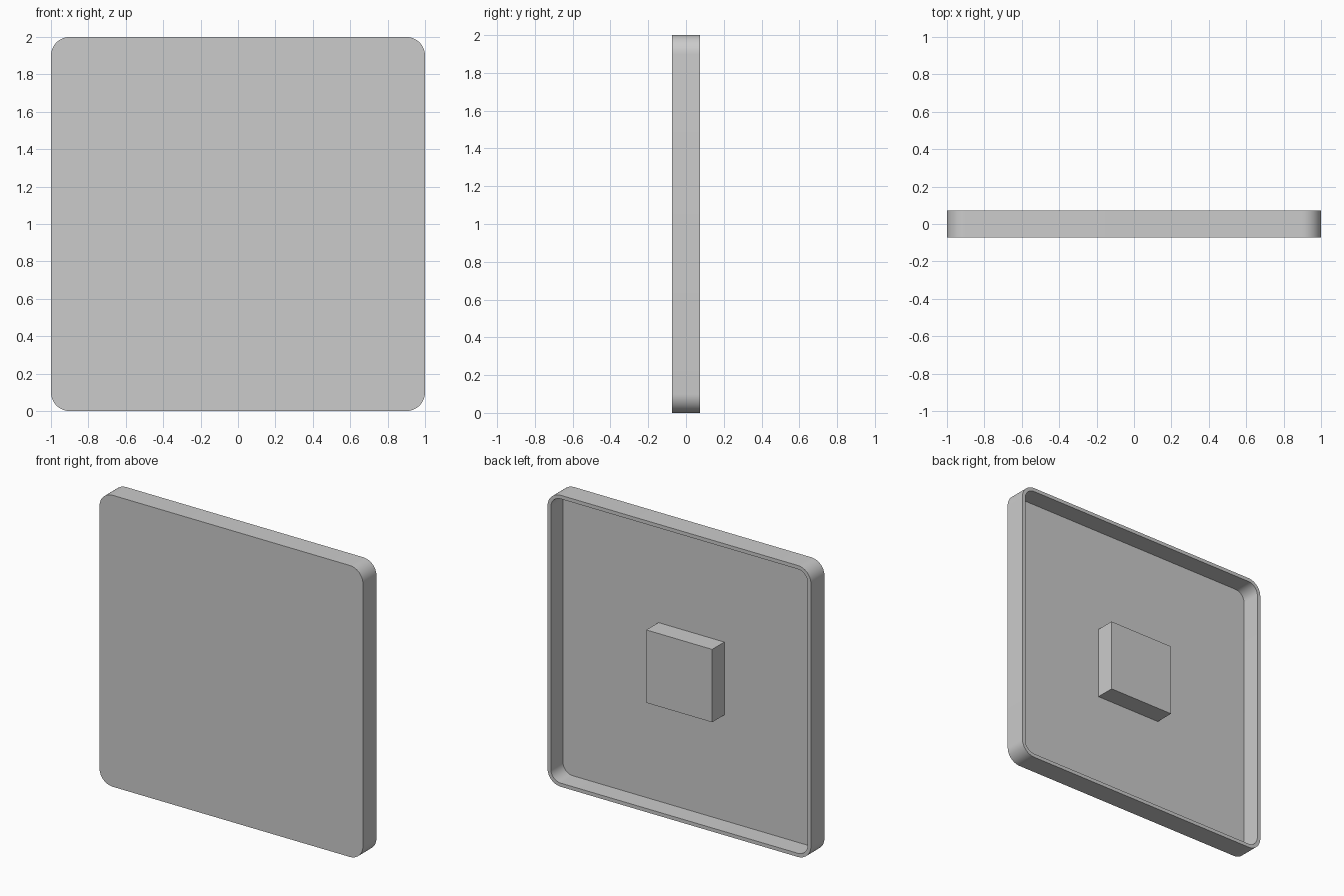
import bpy
import bmesh
from math import cos, sin, pi, radians

cube = bpy.data.objects.get("Cube")
if cube:
    bpy.data.objects.remove(cube, do_unlink=True)

HALF = 1.0         # half the panel width
DEPTH = 0.147      # front to back
FLOOR = 0.015      # thickness of the front panel
WALL = 0.025       # thickness of the rim
RADIUS = 0.1       # outer corner radius
STEPS = 12         # segments per rounded corner
FRONT, BACK = -DEPTH / 2, DEPTH / 2

grey = bpy.data.materials.new("light grey")
grey.use_nodes = True
grey.diffuse_color = (0.6, 0.6, 0.6, 1)
grey.node_tree.nodes["Principled BSDF"].inputs["Base Color"].default_value = grey.diffuse_color


def rounded_loop(bm, inset, y):
    """Ring of vertices along a rounded square at depth y."""
    r = RADIUS - inset
    c = HALF - RADIUS
    ring = []
    for corner, (sx, sz) in enumerate(((1, 1), (-1, 1), (-1, -1), (1, -1))):
        for i in range(STEPS + 1):
            a = (corner + i / STEPS) * pi / 2
            ring.append(bm.verts.new((sx * c + r * cos(a), y, HALF + sz * c + r * sin(a))))
    return ring


def bridge(bm, a, b):
    n = len(a)
    for i in range(n):
        j = (i + 1) % n
        bm.faces.new((a[i], a[j], b[j], b[i]))


# Shallow tray: front panel, outer wall, rim, inner wall, recessed floor
bm = bmesh.new()
loops = [rounded_loop(bm, inset, y) for inset, y in
         ((0, FRONT), (0, BACK), (WALL, BACK), (WALL, FRONT + FLOOR))]
for a, b in zip(loops, loops[1:]):
    bridge(bm, a, b)
bm.faces.new(loops[0])
bm.faces.new(loops[-1])
bmesh.ops.recalc_face_normals(bm, faces=bm.faces)
mesh = bpy.data.meshes.new("tray_panel")
bm.to_mesh(mesh)
bm.free()
mesh.materials.append(grey)
tray = bpy.data.objects.new("tray_panel", mesh)
bpy.context.collection.objects.link(tray)
bpy.ops.object.select_all(action="DESELECT")
bpy.context.view_layer.objects.active = tray
tray.select_set(True)
bpy.ops.object.shade_smooth_by_angle(angle=radians(30))

# Square mounting block on the back, flush with the rim
block_depth = DEPTH - FLOOR
bpy.ops.mesh.primitive_cube_add(size=1, location=(0, BACK - block_depth / 2, HALF))
block = bpy.context.object
block.name = "mounting_block"
block.scale = (0.5, block_depth, 0.5)
block.data.materials.append(grey)
